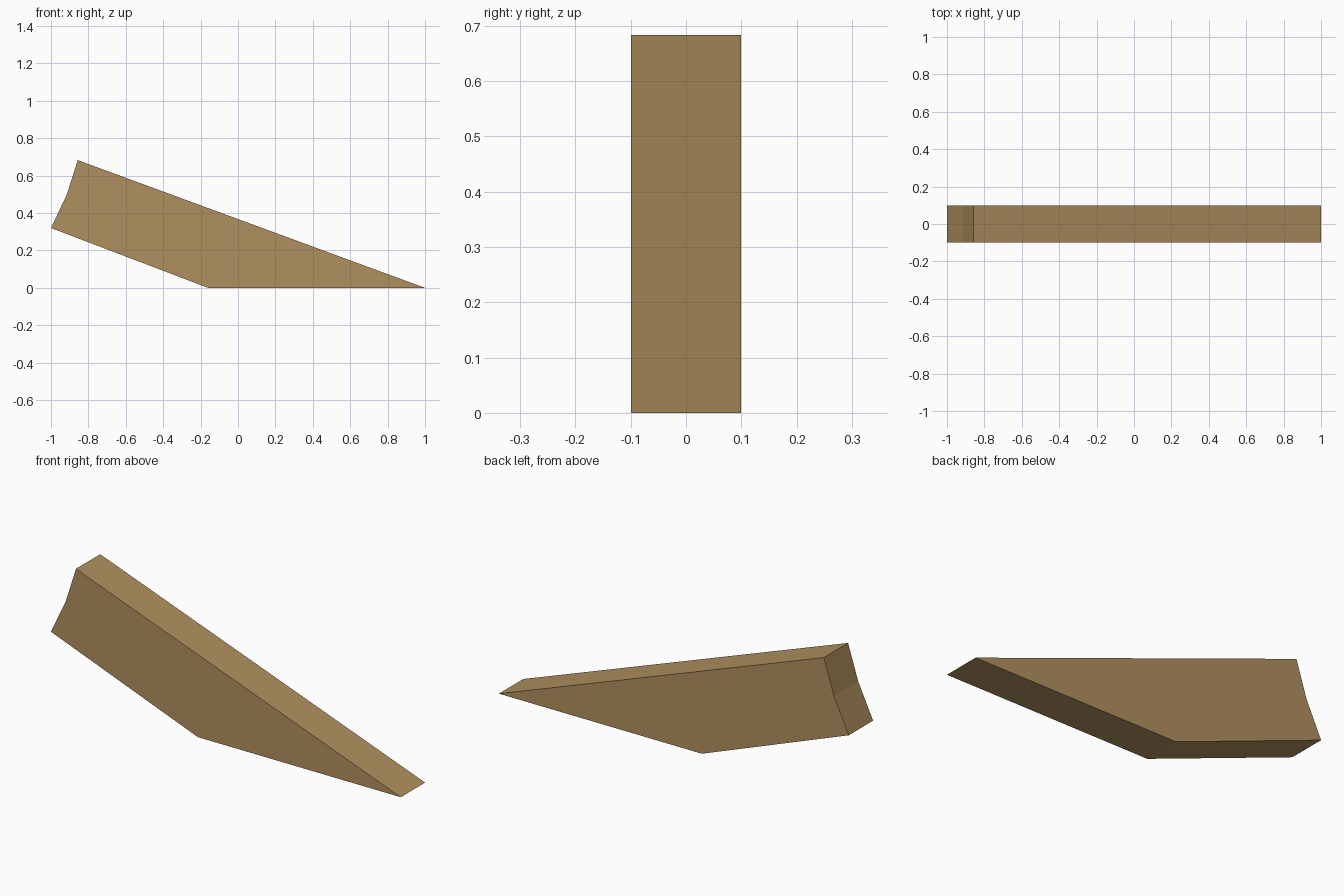
import bpy, bmesh

if "Cube" in bpy.data.objects:
    bpy.data.objects.remove(bpy.data.objects["Cube"])

# Side profile (x, z) of the slanted wooden plank
PROFILE = [(-1.0, 0.32), (-0.16, 0.0), (1.0, 0.0), (-0.857, 0.683), (-0.915, 0.50)]
HALF_WIDTH = 0.099

wood = bpy.data.materials.new("light_brown_wood")
wood.diffuse_color = (0.434, 0.279, 0.114, 1.0)
wood.use_nodes = True
wood.node_tree.nodes["Principled BSDF"].inputs["Base Color"].default_value = wood.diffuse_color

# Plank: profile extruded across y
bm = bmesh.new()
side = bm.faces.new([bm.verts.new((x, -HALF_WIDTH, z)) for x, z in PROFILE])
ext = bmesh.ops.extrude_face_region(bm, geom=[side])
moved = [v for v in ext["geom"] if isinstance(v, bmesh.types.BMVert)]
bmesh.ops.translate(bm, verts=moved, vec=(0, 2 * HALF_WIDTH, 0))
bmesh.ops.recalc_face_normals(bm, faces=bm.faces)

mesh = bpy.data.meshes.new("slanted_plank")
bm.to_mesh(mesh)
bm.free()
mesh.materials.append(wood)
plank = bpy.data.objects.new("slanted_plank", mesh)
bpy.context.collection.objects.link(plank)
